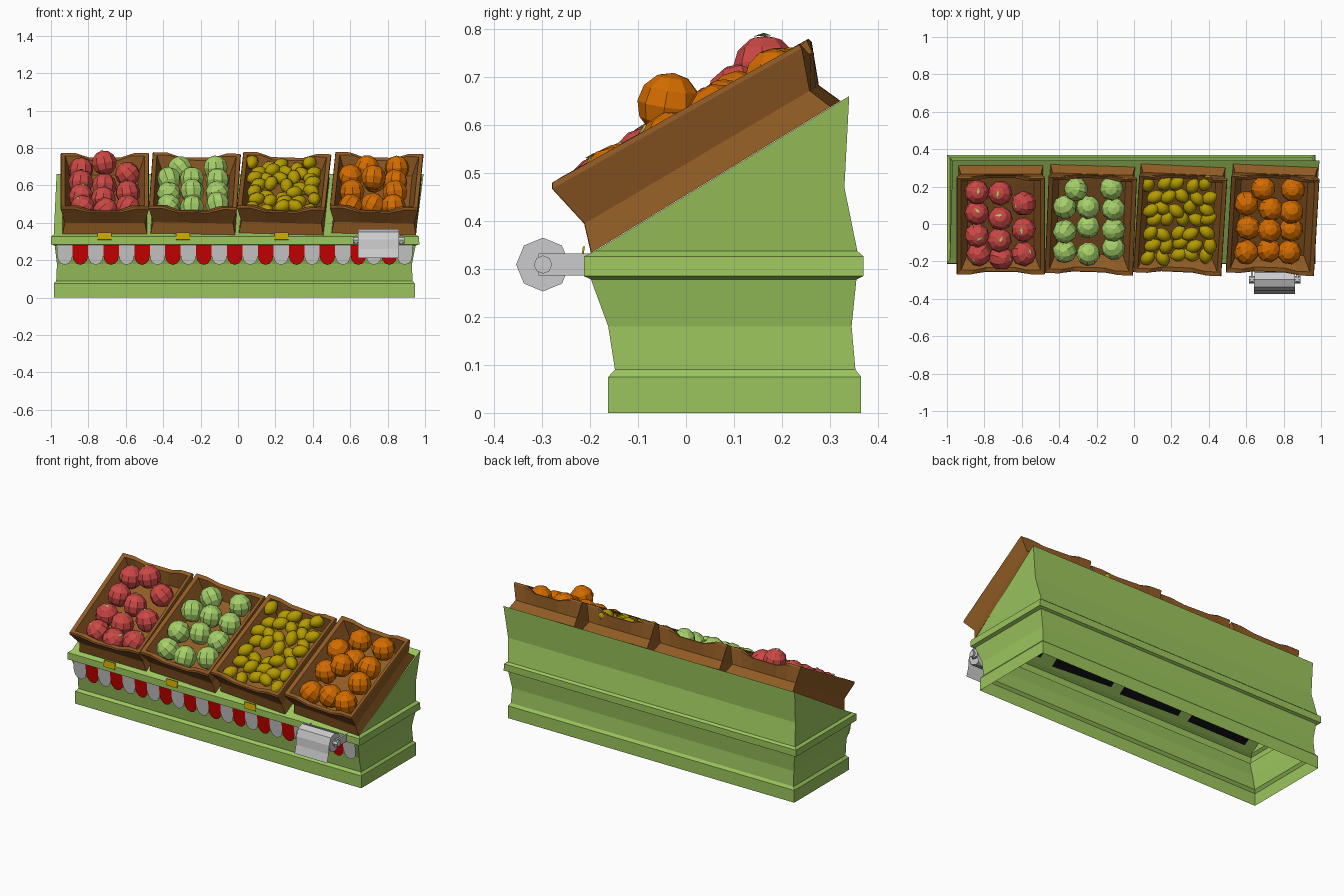
import bpy, bmesh, math, random
from mathutils import Matrix, Vector

if "Cube" in bpy.data.objects:
    bpy.data.objects.remove(bpy.data.objects["Cube"])

random.seed(4)

def mat(name, r, g, b):
    m = bpy.data.materials.new(name)
    m.diffuse_color = (r, g, b, 1)
    m.use_nodes = True
    m.node_tree.nodes["Principled BSDF"].inputs["Base Color"].default_value = m.diffuse_color
    return m

GREEN = mat("stand green", .33, .56, .11)
BROWN = mat("crate brown", .28, .105, .018)
RED = mat("apple red", .60, .065, .06)
LIME = mat("apple and leaf green", .38, .63, .14)
YELLOW = mat("lemon yellow", .46, .33, .0)
ORANGE = mat("orange fruit", .66, .15, .0)
STRIPE = mat("awning red", .60, .0, .0)
WHITE = mat("white grey", .60, .60, .61)
GOLD = mat("tag gold", .58, .38, .0)
BLACK = mat("underside black", .004, .004, .004)

def finish(name, bm, mats, recalc=True, smooth=False):
    if recalc:
        bmesh.ops.recalc_face_normals(bm, faces=bm.faces)
    me = bpy.data.meshes.new(name)
    bm.to_mesh(me)
    bm.free()
    for m in mats:
        me.materials.append(m)
    for p in me.polygons:
        p.use_smooth = smooth
    ob = bpy.data.objects.new(name, me)
    bpy.context.collection.objects.link(ob)
    return ob

def bridge(bm, a, b):
    n = len(a)
    for i in range(n):
        bm.faces.new((a[i], a[(i + 1) % n], b[(i + 1) % n], b[i]))

# stand: stacked rectangular rings (x0, x1, y0, y1, z), open underneath
RINGS = [(-.985, .945, -.162, .365, 0), (-.985, .945, -.162, .365, .075),
         (-.972, .933, -.148, .353, .09), (-.968, .93, -.162, .345, .18),
         (-.98, .95, -.198, .355, .278), (-1, .97, -.213, .37, .285),
         (-1, .967, -.212, .37, .326), (-.985, .95, -.19, .357, .337)]
bm = bmesh.new()
prev = None
for x0, x1, y0, y1, z in RINGS:
    ring = [bm.verts.new(c) for c in ((x0, y0, z), (x1, y0, z), (x1, y1, z), (x0, y1, z))]
    if prev:
        bridge(bm, prev, ring)
    prev = ring
# sloped top wedge
fl, fr, br, bl = prev
ml, mr = bm.verts.new((-.968, .33, .47)), bm.verts.new((.968, .33, .47))
tl, tr = bm.verts.new((-.97, .34, .66)), bm.verts.new((.992, .34, .66))
for f in ((br, bl, ml, mr), (mr, ml, tl, tr), (fl, fr, tr, tl), (fr, br, mr, tr), (bl, fl, tl, ml)):
    bm.faces.new(f)
finish("stand", bm, [GREEN])

# slope frame: x, u along the slope, n away from it
ANG = math.atan2(.323, .53)
CA, SA = math.cos(ANG), math.sin(ANG)
Y0, Z0 = -.19, .337

def slope_point(x, y, n):
    u = (y - Y0 + SA * n) / CA
    return Vector((x, y, Z0 + SA * u + CA * n))

# crates: pinched outside, tapered inside, dipped front and back lips
def crate(name, cx, turn):
    M = (Matrix.Translation((cx, Y0, Z0)) @ Matrix.Rotation(ANG, 4, 'X')
         @ Matrix.Translation((0, .3, 0)) @ Matrix.Rotation(turn, 4, 'Z'))
    bm = bmesh.new()
    levels = [(.226, .003, .588, .001, 0), (.214, .022, .567, .060, 0), (.236, .004, .600, .157, .022),
              (.234, .010, .598, .168, .028), (.212, .032, .578, .162, .028), (.178, .065, .54, .05, 0)]
    rings = []
    for hw, u0, u1, n, dip in levels:
        ring = []
        for u, s, k in ((u0, 1, 1), (u1, -1, .87)):
            for t in (-1, -.68, -.36, .36, .68, 1):
                d = dip if abs(t) < .4 else 0
                ring.append(bm.verts.new(M @ Vector((s * t * hw, u - .3, n * k - d))))
        rings.append(ring)
    for a, b in zip(rings, rings[1:]):
        bridge(bm, a, b)
    bm.faces.new(rings[0])
    bm.faces.new(rings[-1])
    finish(name, bm, [BROWN])
    # dark panel on the underside of the slope, below the crate
    bm = bmesh.new()
    bm.faces.new([bm.verts.new(M @ Vector((x, y, -.004)))
                  for x, y in ((-.2, -.27), (-.2, .25), (.2, .25), (.2, -.27))])
    finish(name + "_underside", bm, [BLACK], recalc=False)

for nm, cx, turn in (("red_apple_crate", -.712, 0), ("green_apple_crate", -.231, -.035),
                     ("lemon_crate", .247, -.055), ("orange_crate", .741, -.05)):
    crate(nm, cx, turn)

# fruit heaps: (x, y, height above slope), faceted balls
def heap(name, spots, r, m, leaves):
    bm = bmesh.new()
    for x, y, n in spots:
        p = slope_point(x, y, n)
        R = Matrix.Rotation(random.uniform(0, 6), 4, 'Z') @ Matrix.Rotation(random.uniform(0, .9), 4, 'X')
        T = Matrix.Translation(p) @ R
        bmesh.ops.create_uvsphere(bm, u_segments=9, v_segments=6, radius=r, matrix=T)
        if leaves:
            start = len(bm.faces)
            pts = ((-.012, 0, r + .001), (.004, -.008, r + .005), (.026, 0, r - .001), (.004, .008, r + .005))
            bm.faces.new([bm.verts.new(T @ Vector(c)) for c in pts])
            bm.faces.ensure_lookup_table()
            for f in bm.faces[start:]:
                f.material_index = 1
    finish(name, bm, [m, LIME], recalc=False, smooth=False)

N = .108
heap("red_apples", [(-.84, .17, N), (-.84, .06, N), (-.84, -.06, N), (-.83, -.16, N),
                    (-.715, .165, .142), (-.715, .03, N), (-.72, -.085, N), (-.71, -.18, N),
                    (-.59, .11, .12), (-.59, -.03, N), (-.59, -.16, N)], .067, RED, True)
heap("green_apples", [(-.31, .185, N), (-.12, .19, N), (-.37, .09, N), (-.245, .09, N), (-.11, .08, N),
                      (-.37, -.04, N), (-.245, -.015, N), (-.11, -.03, N), (-.37, -.145, N),
                      (-.245, -.16, N), (-.11, -.13, N)], .065, LIME, False)
heap("oranges", [(.69, .19, N), (.85, .185, N), (.60, .11, N), (.73, .08, N), (.84, .065, N),
                 (.61, -.02, N), (.725, -.035, .18), (.84, -.03, N), (.60, -.15, N),
                 (.72, -.14, N), (.83, -.15, N)], .067, ORANGE, False)

# lemons: small pointed ellipsoids at random angles
bm = bmesh.new()
for row in range(7):
    for col in range(5):
        x = .082 + .075 * col + .025 * (row % 2) + random.uniform(-.01, .01)
        y = -.175 + .064 * row + random.uniform(-.012, .012)
        T = (Matrix.Translation(slope_point(x, y, random.uniform(.09, .125)))
             @ Matrix.Rotation(ANG + random.uniform(-.3, .3), 4, 'X')
             @ Matrix.Rotation(random.uniform(.4, 2.7), 4, 'Z') @ Matrix.Rotation(math.pi / 2, 4, 'Y'))
        vs = bmesh.ops.create_uvsphere(bm, u_segments=8, v_segments=6, radius=.036)["verts"]
        for v in vs:
            v.co.z *= 1.4 if abs(v.co.z) > .035 else 1.25
        bmesh.ops.transform(bm, matrix=T, verts=vs)
finish("lemons", bm, [YELLOW], recalc=False, smooth=True)

# scalloped awning strip below the belt, alternating colours
bm = bmesh.new()
PITCH = .0826
def strip_point(x, z):
    return bm.verts.new((x, -.206 + (.285 - z) * .12, z))
for i in range(23):
    c = -.926 + PITCH * i
    h = PITCH / 2
    outline = [strip_point(c - h, .283), strip_point(c + h, .283)]
    for k in range(7):
        a = math.pi * k / 6
        outline.append(strip_point(c + h * math.cos(a), .225 - .05 * math.sin(a)))
    f = bm.faces.new(outline)
    f.normal_update()
    if f.normal.y > 0:
        f.normal_flip()
    f.material_index = i % 2
finish("awning_scallops", bm, [WHITE, STRIPE], recalc=False)

# boxes and rods
def box(name, loc, size, m, rot=0):
    bm = bmesh.new()
    bmesh.ops.create_cube(bm, size=1, matrix=Matrix.Translation(loc) @ Matrix.Rotation(rot, 4, 'X')
                          @ Matrix.Diagonal((*size, 1)))
    finish(name, bm, [m])

def rod(name, x, y, z, r, length, m, seg=8):
    bm = bmesh.new()
    bmesh.ops.create_cone(bm, cap_ends=True, segments=seg, radius1=r, radius2=r, depth=length,
                          matrix=Matrix.Translation((x, y, z)) @ Matrix.Rotation(math.pi / 2, 4, 'Y'))
    finish(name, bm, [m])

# price tags on the belt
for i, x in enumerate((-.715, -.295, .232)):
    box(f"price_tag_{i + 1}", (x, -.2155, .328), (.075, .004, .038), GOLD, -.15)

# bag roll with axle, arms and a hanging sheet
RX, RY, RZ = .752, -.298, .309
rod("bag_roll", RX, RY, RZ, .056, .215, WHITE)
rod("roll_axle", RX, RY, RZ, .019, .275, WHITE)
for i, s in enumerate((-1, 1)):
    box(f"roll_arm_{i + 1}", (RX + s * .121, -.25, RZ), (.012, .115, .046), WHITE)
bm = bmesh.new()
prev = None
for y, z in ((-.30, .366), (-.338, .351), (-.355, .31), (-.359, .26), (-.373, .211)):
    cur = [bm.verts.new((RX - .11, y, z)), bm.verts.new((RX + .11, y, z))]
    if prev:
        bm.faces.new((prev[0], cur[0], cur[1], prev[1]))
    prev = cur
finish("hanging_bag_sheet", bm, [WHITE], recalc=False)
